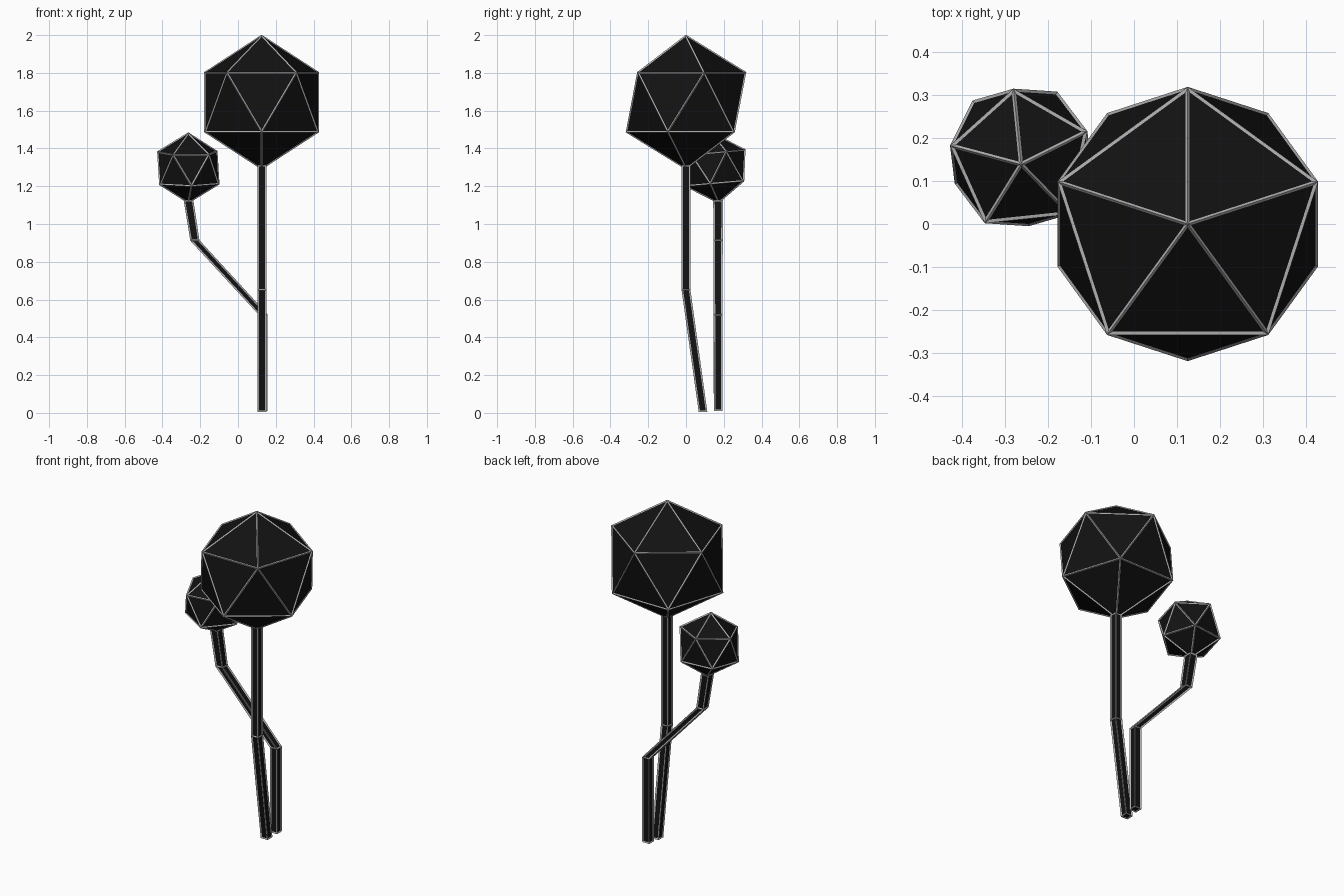
import bpy, bmesh
from math import radians
from mathutils import Matrix, Vector

if "Cube" in bpy.data.objects:
    bpy.data.objects.remove(bpy.data.objects["Cube"])


def material(name, rgb):
    m = bpy.data.materials.new(name)
    m.diffuse_color = (*rgb, 1)
    m.use_nodes = True
    m.node_tree.nodes["Principled BSDF"].inputs["Base Color"].default_value = m.diffuse_color
    return m


BLACK = material("black", (0.006, 0.006, 0.006))
GREY = material("grey_edge", (0.45, 0.45, 0.45))


def finish(bm, name):
    """Make a black solid whose edges carry thin grey struts."""
    bmesh.ops.recalc_face_normals(bm, faces=bm.faces)
    me = bpy.data.meshes.new(name)
    bm.to_mesh(me)
    bm.free()
    me.materials.append(BLACK)
    me.materials.append(GREY)
    ob = bpy.data.objects.new(name, me)
    bpy.context.collection.objects.link(ob)
    w = ob.modifiers.new("edge_struts", 'WIREFRAME')
    w.thickness = 0.01
    w.offset = 0
    w.use_replace = False
    w.use_even_offset = True
    w.material_offset = 1


def crown(name, centre, radius, tilt, turn):
    bm = bmesh.new()
    mat = (Matrix.Translation(centre) @ Matrix.Rotation(radians(tilt), 4, 'X')
           @ Matrix.Rotation(radians(turn), 4, 'Z'))
    bmesh.ops.create_icosphere(bm, subdivisions=1, radius=radius, matrix=mat)
    finish(bm, name)


def trunk(name, path):
    """Square trunk with level cross-sections; path holds x, y, z, half width."""
    bm = bmesh.new()
    rings = []
    for x, y, z, h in path:
        rings.append([bm.verts.new(Vector((x + sx * h, y + sy * h, z)))
                      for sx, sy in ((-1, -1), (1, -1), (1, 1), (-1, 1))])
    for a, b in zip(rings, rings[1:]):
        for i in range(4):
            j = (i + 1) % 4
            bm.faces.new((a[i], a[j], b[j], b[i]))
    bm.faces.new(rings[0][::-1])
    bm.faces.new(rings[-1])
    finish(bm, name)


# Faceted crowns
crown("large_crown", (0.125, 0, 1.645), 0.352, 0, 90)
crown("small_crown", (-0.263, 0.155, 1.297), 0.184, 5, 96)

# Bent trunks
trunk("large_trunk", [(0.127, 0.09, 0.007, 0.02), (0.127, 0, 0.652, 0.02),
                      (0.127, 0, 1.31, 0.02)])
trunk("small_trunk", [(0.133, 0.17, 0.013, 0.02), (0.133, 0.17, 0.52, 0.02),
                      (-0.228, 0.17, 0.913, 0.021), (-0.262, 0.17, 1.125, 0.023)])
